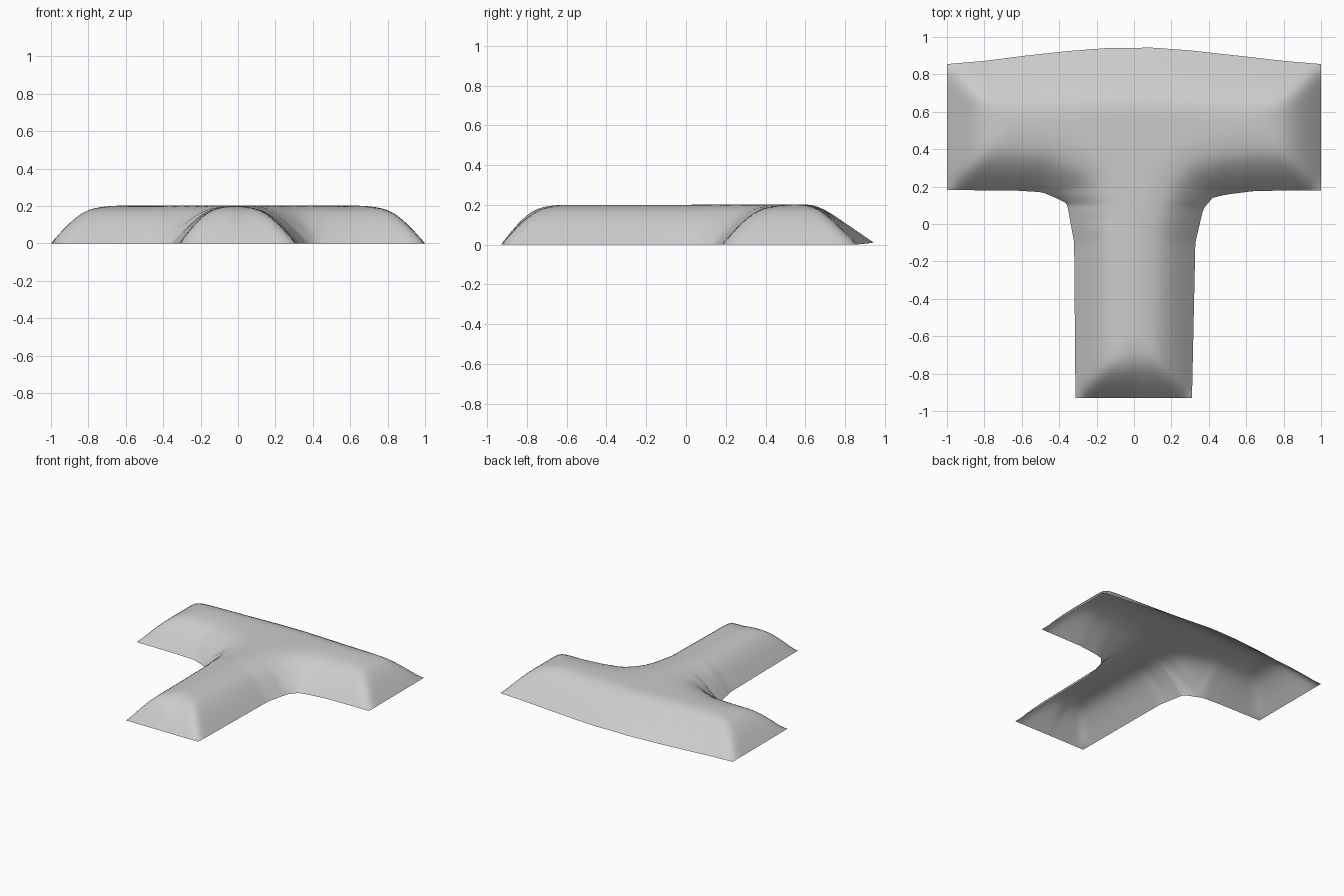
import bpy, bmesh
from mathutils import Vector

if "Cube" in bpy.data.objects:
    bpy.data.objects.remove(bpy.data.objects["Cube"], do_unlink=True)

FRONT, JOIN, NECK = -0.93, 0.14, 0.42

# Outline curves: back edge, bar front edges and stem sides
back_edge = [(-1, .855), (-.8, .872), (-.58, .9), (-.35, .925), (-.15, .94),
             (.1, .943), (.3, .928), (.6, .895), (.8, .872), (1, .855)]
bar_front = [(-1, .182), (-.62, .178), (-.49, .17), (-NECK, JOIN),
             (NECK, JOIN), (.49, .157), (.65, .177), (1, .18)]
left_side = [(FRONT, .31), (-.1, .328), (.08, .37), (JOIN, NECK)]
right_side = [(FRONT, .313), (-.1, .32), (.11, .358), (JOIN, NECK)]
# Height of the dome against distance from its edge
dome = [(0, 0), (.06, .07), (.11, .12), (.15, .153), (.2, .182),
        (.28, .198), (.36, .203), (9, .203)]
slope = [(0, 0), (.8, .165), (1, .19), (1.2, .2), (9, .203)]


def interp(points, t):
    for (a, p), (b, q) in zip(points, points[1:]):
        if t <= b:
            return p + (q - p) * max(0, t - a) / (b - a)
    return points[-1][1]


def distance(p, a, b):
    a, b = Vector(a), Vector(b)
    t = max(0, min(1, (p - a).dot(b - a) / (b - a).length_squared))
    return (p - a - (b - a) * t).length


def segments(points):
    return list(zip(points, points[1:]))


left_path = [(w, y) for y, w in left_side]
right_path = [(-w, y) for y, w in right_side]
edges = [s for s in segments(bar_front) if s[0][0] != -NECK]
edges += segments(left_path) + segments(right_path)
edges += [(right_path[0], left_path[0])]
edges += [(bar_front[i], back_edge[i]) for i in (0, -1)]


def height(x, y):
    p = Vector((x, y))
    steep = 1.12 if x < 0 and y < 0 else 1
    near = sorted(distance(p, a, b) for a, b in edges)[0]
    rise = interp(dome, near * steep)
    rim = interp(back_edge, x)
    back = .012 * (1 - abs(x)) + interp(slope, (rim - y) / (rim - .64))
    return min(rise, back)


def add_patch(bm, rows, cols, place):
    grid = []
    for j in range(rows + 1):
        line = []
        for i in range(cols + 1):
            x, y = place(i / cols, j / rows)
            line.append(bm.verts.new((x, y, height(x, y))))
        grid.append(line)
    for low, high in zip(grid, grid[1:]):
        for i in range(cols):
            bm.faces.new((low[i], low[i + 1], high[i + 1], high[i]))


def bar(x0, x1):
    def place(u, v):
        x = x0 + (x1 - x0) * u
        y = interp(bar_front, x)
        return x, y + (interp(back_edge, x) - y) * v
    return place


def stem(u, v):
    y = FRONT + (JOIN - FRONT) * v
    right, left = interp(right_side, y), interp(left_side, y)
    return (2 * u - 1) * (right if u < .5 else left), y


# One open shell: crossbar in three patches, stem welded on
bm = bmesh.new()
for x0, x1, cols in ((-1, -NECK, 20), (-NECK, NECK, 28), (NECK, 1, 20)):
    add_patch(bm, 26, cols, bar(x0, x1))
add_patch(bm, 40, 28, stem)
bmesh.ops.remove_doubles(bm, verts=bm.verts, dist=.0005)

# Relax the hips and valleys, keeping the rim in place
inner = [v for v in bm.verts if not v.is_boundary]
for _ in range(4):
    bmesh.ops.smooth_vert(bm, verts=inner, factor=.5, use_axis_z=True)
for f in bm.faces:
    f.smooth = True

mesh = bpy.data.meshes.new("t_shaped_shell")
bm.to_mesh(mesh)
bm.free()
shell = bpy.data.objects.new("t_shaped_shell", mesh)
bpy.context.collection.objects.link(shell)

# Plain light grey
grey = bpy.data.materials.new("light_grey")
grey.use_nodes = True
grey.diffuse_color = (.6, .6, .6, 1)
grey.node_tree.nodes["Principled BSDF"].inputs["Base Color"].default_value = (.6, .6, .6, 1)
mesh.materials.append(grey)
